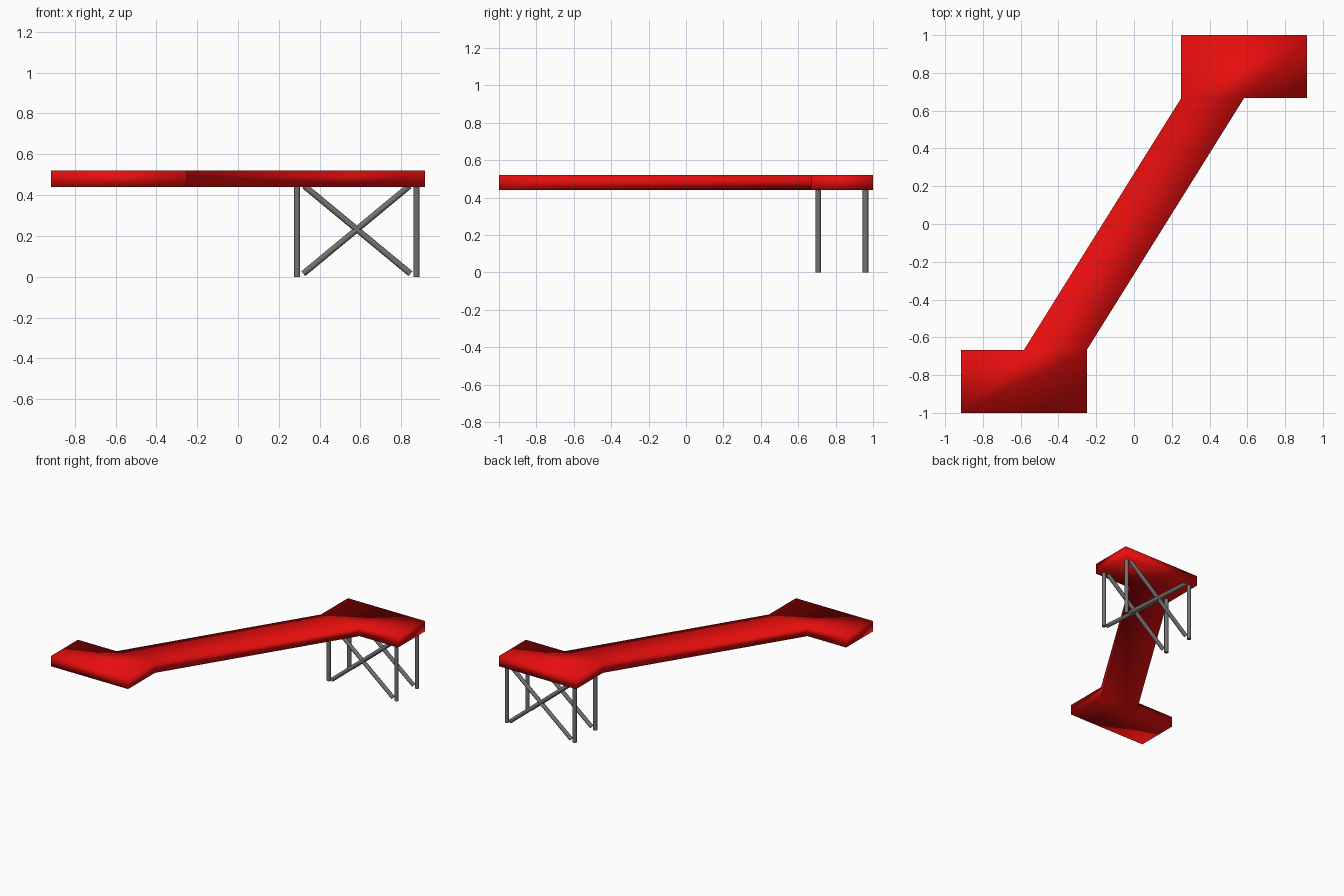
import bpy
import bmesh
from mathutils import Vector

if "Cube" in bpy.data.objects:
    bpy.data.objects.remove(bpy.data.objects["Cube"])


def material(name, rgb):
    m = bpy.data.materials.new(name)
    m.diffuse_color = (*rgb, 1)
    m.use_nodes = True
    m.node_tree.nodes["Principled BSDF"].inputs["Base Color"].default_value = m.diffuse_color
    return m


red = material("red paint", (0.8, 0.004, 0.004))
grey = material("grey metal", (0.17, 0.17, 0.17))


def finish(bm, name, mat):
    bmesh.ops.recalc_face_normals(bm, faces=bm.faces[:])
    me = bpy.data.meshes.new(name)
    bm.to_mesh(me)
    bm.free()
    me.materials.append(mat)
    ob = bpy.data.objects.new(name, me)
    bpy.context.collection.objects.link(ob)
    return ob


# Z-shaped walkway slab: half outline, the other half is its 180 degree rotation
Z0, Z1 = 0.44, 0.52
half = [(-0.917, -0.667), (-0.917, -1), (-0.25, -1), (-0.25, -0.667), (0.583, 0.667)]
outline = half + [(-x, -y) for x, y in half]
outline = [p for i, p in enumerate(outline) if p not in outline[:i]]
bm = bmesh.new()
v = [bm.verts.new((x, y, Z0)) for x, y in outline]
# order: 0-3 front pad, 4 bar corner, 5-8 back pad, 9 bar corner
n = len(v)
faces = [bm.faces.new([v[i] for i in idx])
         for idx in ((0, 1, 2, 3, 9), (3, 4, 8, 9), (4, 5, 6, 7, 8))]
ext = bmesh.ops.extrude_face_region(bm, geom=faces, use_keep_orig=True)
bmesh.ops.translate(bm, vec=(0, 0, Z1 - Z0),
                    verts=[g for g in ext["geom"] if isinstance(g, bmesh.types.BMVert)])
slab = finish(bm, "walkway_slab", red)
slab.data.polygons.foreach_set("use_smooth", [True] * len(slab.data.polygons))


# Round rod between two points
def rod(name, a, b, r=0.015):
    a, b = Vector(a), Vector(b)
    d = b - a
    bpy.ops.mesh.primitive_cylinder_add(vertices=16, radius=r, depth=d.length,
                                        location=(a + b) / 2)
    ob = bpy.context.object
    ob.name = name
    ob.rotation_euler = d.to_track_quat('Z', 'Y').to_euler()
    ob.data.materials.append(grey)
    bpy.ops.object.shade_smooth_by_angle()


# Support stand: four legs, with crossed braces on the front and back
XL, XR = 0.29, 0.875
for side, y in (("front", 0.707), ("back", 0.96)):
    rod(side + "_left_leg", (XL, y, 0), (XL, y, Z0 + 0.005))
    rod(side + "_right_leg", (XR, y, 0), (XR, y, Z0 + 0.005))
    rod(side + "_rising_brace", (0.32, y, 0.015), (0.84, y, 0.445))
    rod(side + "_falling_brace", (0.325, y, 0.445), (0.845, y, 0.015))
